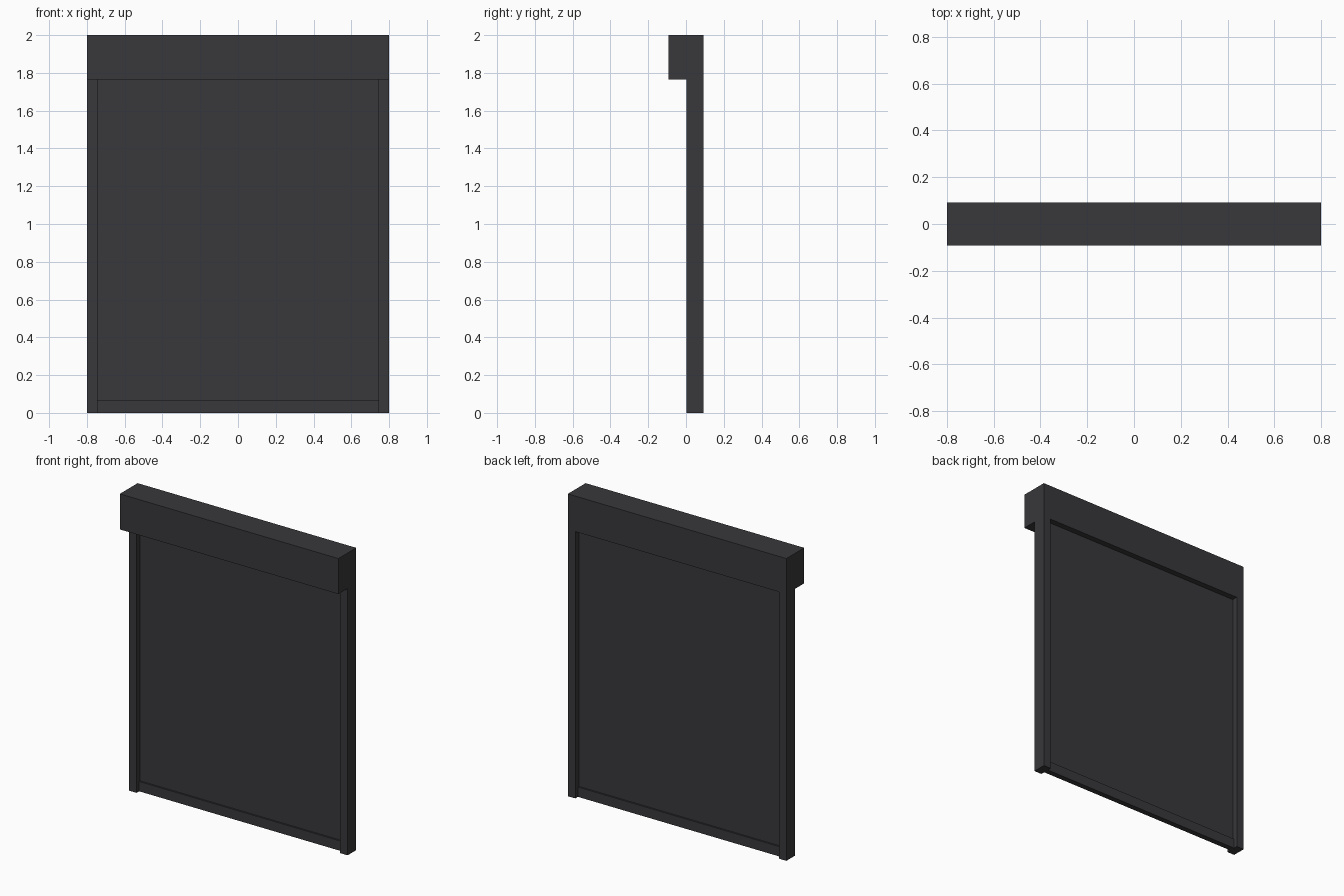
import bpy

if "Cube" in bpy.data.objects:
    bpy.data.objects.remove(bpy.data.objects["Cube"])

# One dark grey finish for the whole shutter
grey = bpy.data.materials.new("dark_grey")
grey.diffuse_color = (0.040, 0.039, 0.044, 1)
grey.use_nodes = True
grey.node_tree.nodes["Principled BSDF"].inputs["Base Color"].default_value = grey.diffuse_color


def box(name, x, y, z):
    """Axis-aligned box from (min, max) ranges."""
    bpy.ops.mesh.primitive_cube_add(size=1)
    o = bpy.context.object
    o.name = name
    o.location = [(r[0] + r[1]) / 2 for r in (x, y, z)]
    o.scale = [r[1] - r[0] for r in (x, y, z)]
    bpy.ops.object.transform_apply(location=True, scale=True)
    o.data.materials.append(grey)
    return o


TOP = 1.765     # underside of the housing
INNER = 0.745   # inner edge of the guide rails

# Roller housing
box("roller_housing", (-0.8, 0.8), (-0.093, 0.093), (TOP, 2.0))

# Side guide rails
for side, s in (("left", -1), ("right", 1)):
    box(side + "_guide_rail", sorted((s * INNER, s * 0.8)), (0.003, 0.093), (0, TOP))

# Shutter curtain and its thicker bottom bar
box("shutter_curtain", (-INNER, INNER), (0.041, 0.055), (0.065, TOP))
box("bottom_bar", (-INNER, INNER), (0.030, 0.066), (0, 0.065))
